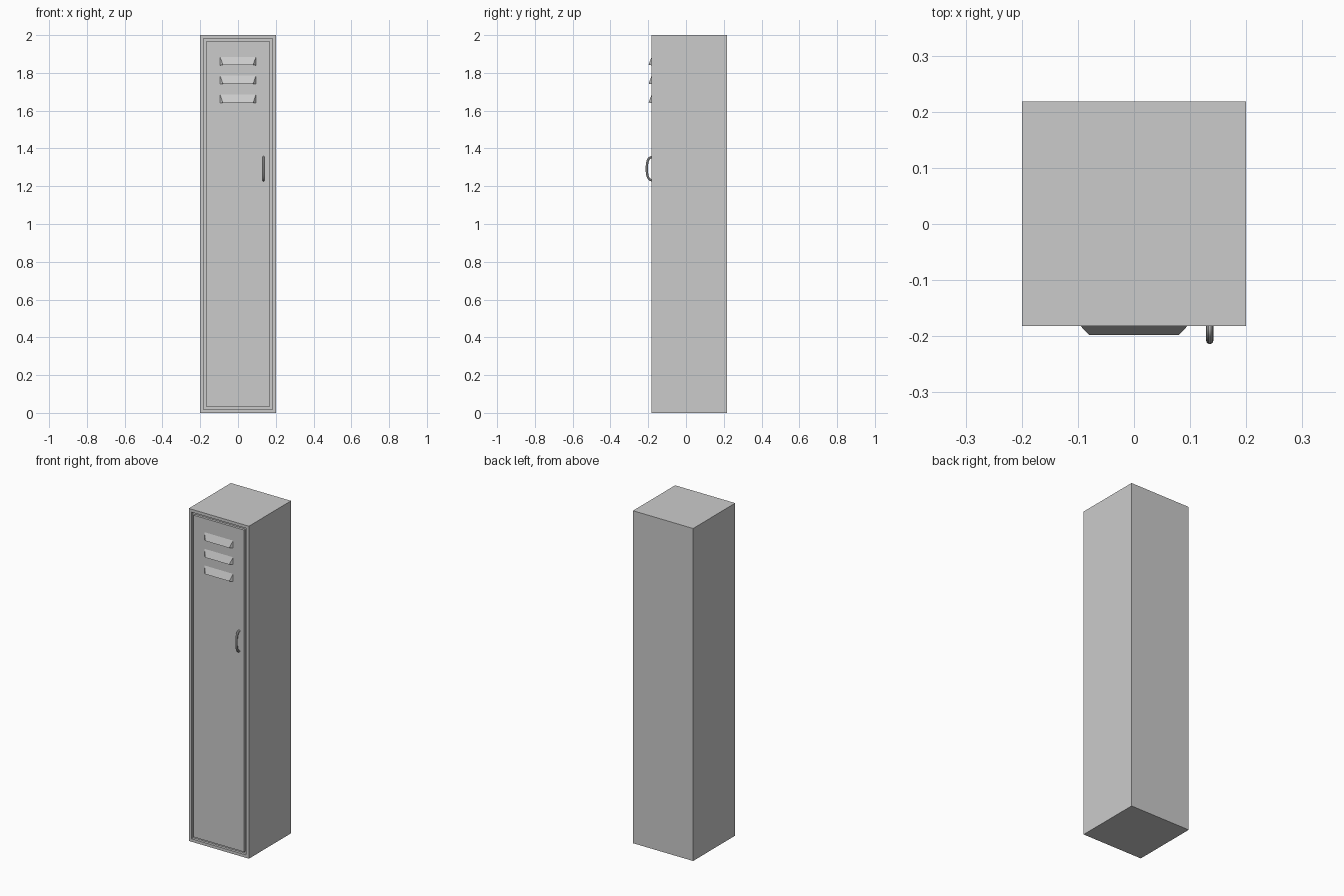
import bpy, bmesh, math

if "Cube" in bpy.data.objects:
    bpy.data.objects.remove(bpy.data.objects["Cube"])

FRONT, BACK, HALF, HEIGHT = -0.182, 0.218, 0.2, 2.0


def add_mesh(name, bm):
    bmesh.ops.recalc_face_normals(bm, faces=bm.faces)
    mesh = bpy.data.meshes.new(name)
    bm.to_mesh(mesh)
    bm.free()
    obj = bpy.data.objects.new(name, mesh)
    bpy.context.collection.objects.link(obj)
    return obj


def box(x0, x1, y0, y1, z0, z1):
    bm = bmesh.new()
    bmesh.ops.create_cube(bm, size=1)
    for v in bm.verts:
        v.co = ((x0 + x1) / 2 + v.co.x * (x1 - x0),
                (y0 + y1) / 2 + v.co.y * (y1 - y0),
                (z0 + z1) / 2 + v.co.z * (z1 - z0))
    return bm


# Cabinet with a shallow door recess in the front
bm = box(-HALF, HALF, FRONT, BACK, 0, HEIGHT)
bm.normal_update()
front = min(bm.faces, key=lambda f: f.calc_center_median().y)
bmesh.ops.inset_region(bm, faces=[front], thickness=0.025)
bmesh.ops.inset_region(bm, faces=[front], thickness=0.0001, depth=-0.015)
add_mesh("cabinet", bm)

# Door, flush with the frame and separated by a narrow gap
add_mesh("door", box(-0.168, 0.168, FRONT, FRONT + 0.0145, 0.032, 1.968))

# Louvers: sloped hoods with flared ends, open underneath
for i, z in enumerate((1.843, 1.743, 1.643)):
    bm = bmesh.new()
    top_l, top_r, out_l, out_r, low_l, low_r = [bm.verts.new(p) for p in (
        (-0.095, FRONT, z + 0.042), (0.095, FRONT, z + 0.042),
        (-0.08, FRONT - 0.016, z), (0.08, FRONT - 0.016, z),
        (-0.095, FRONT, z - 0.003), (0.095, FRONT, z - 0.003))]
    bm.faces.new((top_l, out_l, out_r, top_r))
    bm.faces.new((top_l, low_l, out_l))
    bm.faces.new((top_r, out_r, low_r))
    hood = add_mesh(f"louver_{i + 1}", bm)
    shell = hood.modifiers.new("sheet_thickness", 'SOLIDIFY')
    shell.thickness = 0.002
    shell.offset = -1

# Bow handle
curve = bpy.data.curves.new("handle", 'CURVE')
curve.dimensions = '3D'
curve.bevel_depth = 0.0065
curve.bevel_resolution = 3
curve.use_fill_caps = True
path = curve.splines.new('POLY')
STEPS = 20
path.points.add(STEPS)
for i, p in enumerate(path.points):
    a = math.pi * i / STEPS
    c, s = math.cos(a), math.sin(a)
    z = 1.293 + 0.061 * math.copysign(abs(c) ** 0.8, c)
    p.co = (0.135, FRONT + 0.003 - 0.0285 * max(s, 0) ** 0.8, z, 1)
handle = bpy.data.objects.new("handle", curve)
bpy.context.collection.objects.link(handle)
bpy.context.view_layer.objects.active = handle
handle.select_set(True)
bpy.ops.object.convert(target='MESH')
bpy.ops.object.shade_smooth_by_angle()
